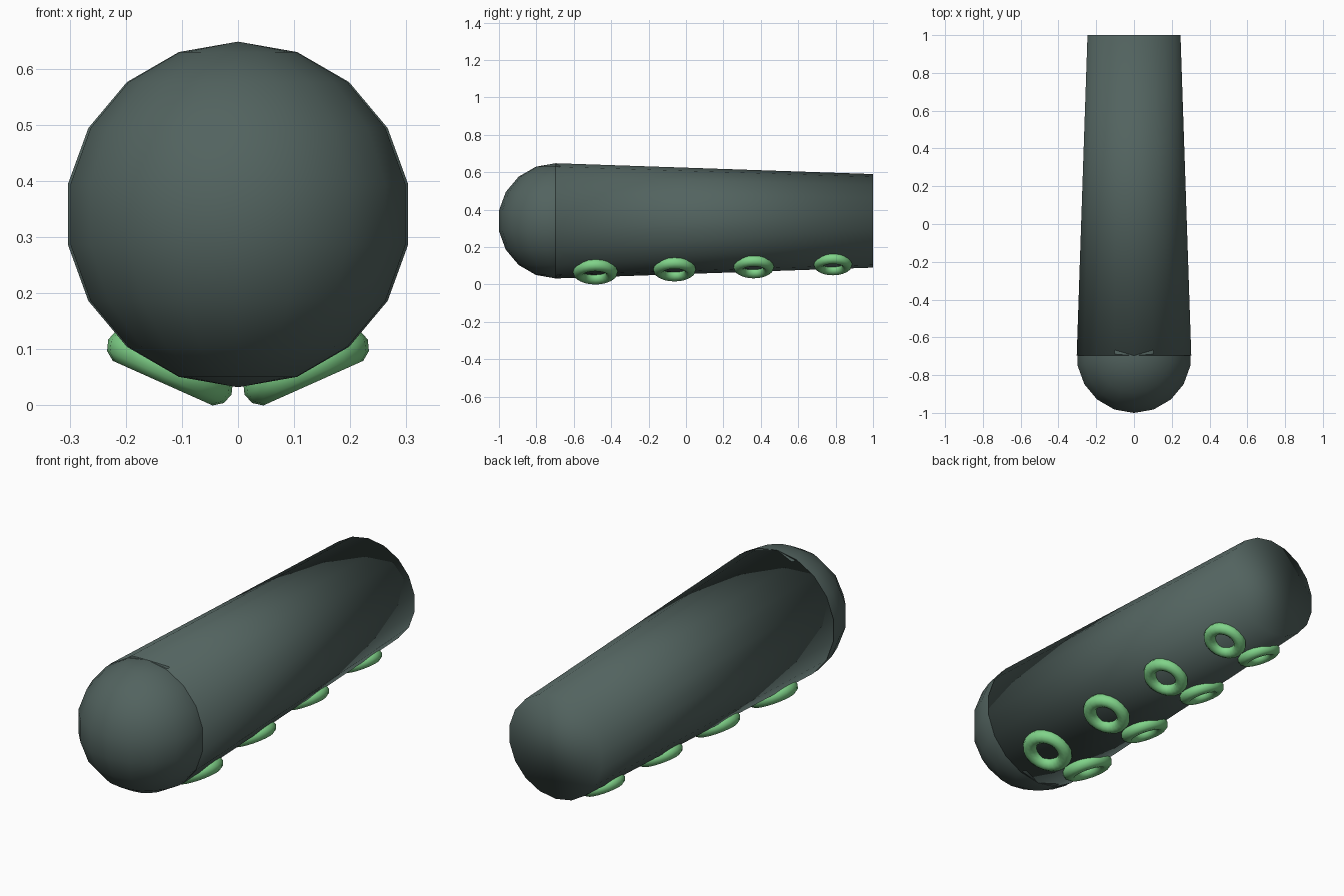
import bpy, math

if "Cube" in bpy.data.objects:
    bpy.data.objects.remove(bpy.data.objects["Cube"])

def material(name, rgb):
    m = bpy.data.materials.new(name)
    m.diffuse_color = (*rgb, 1)
    m.use_nodes = True
    m.node_tree.nodes["Principled BSDF"].inputs["Base Color"].default_value = m.diffuse_color
    return m

SKIN = material("dark grey green", (0.085, 0.125, 0.115))
CUP = material("light green", (0.215, 0.65, 0.25))

CZ, Y0, Y1, R0, R1 = 0.34, -0.697, 1.0, 0.308, 0.25

def finish(name, mat):
    ob = bpy.context.object
    ob.name = name
    ob.data.materials.append(mat)
    bpy.ops.object.shade_smooth()
    return ob

# tapered tube, capped and fully smooth shaded
bpy.ops.mesh.primitive_cone_add(vertices=18, radius1=R1, radius2=R0, depth=Y1 - Y0,
                                location=(0, (Y0 + Y1) / 2, CZ),
                                rotation=(math.pi / 2, 0, 0))
finish("tentacle_body", SKIN)

# rounded front end
bpy.ops.mesh.primitive_uv_sphere_add(segments=18, ring_count=9, radius=R0,
                                     location=(0, Y0, CZ))
finish("rounded_end", SKIN)

# two rows of sucker rings underneath, shrinking with the tube
A = 0.42
for i in range(4):
    y = -0.485 + 0.4235 * i
    rad = R0 + (R1 - R0) * (y - Y0) / (Y1 - Y0)
    for side, label in ((-1, "left"), (1, "right")):
        d = rad * 0.99
        bpy.ops.mesh.primitive_torus_add(
            major_segments=20, minor_segments=10,
            major_radius=rad * 0.29, minor_radius=rad * 0.11,
            location=(side * d * math.sin(A), y, CZ - d * math.cos(A)),
            rotation=(0, -side * A, 0))
        finish(f"sucker_{label}_{i + 1}", CUP)
